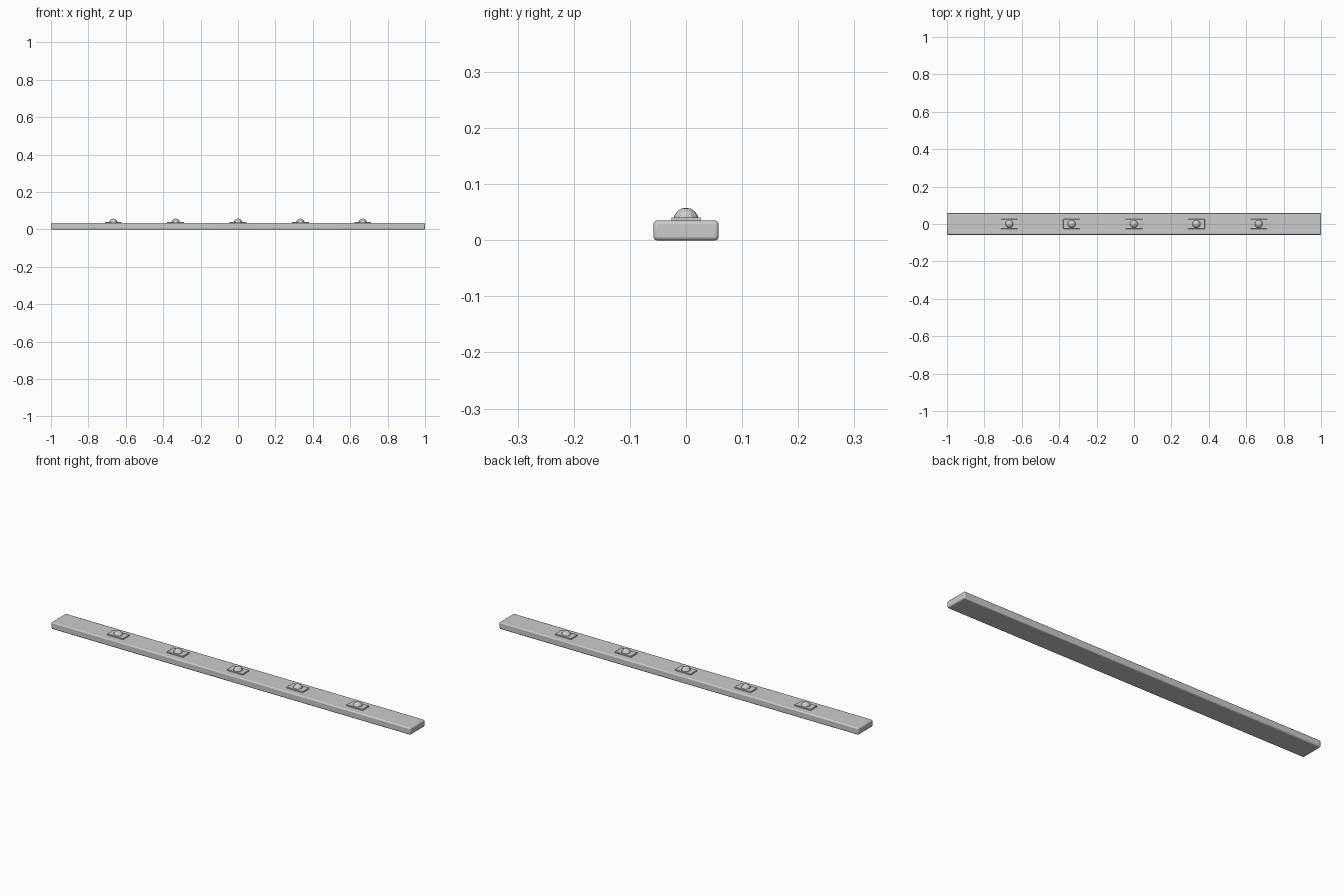
import bpy

if "Cube" in bpy.data.objects:
    bpy.data.objects.remove(bpy.data.objects["Cube"])

def box(name, size, loc, bevel, segs):
    bpy.ops.mesh.primitive_cube_add(size=1, location=loc)
    o = bpy.context.object
    o.name = name
    o.scale = size
    bpy.ops.object.transform_apply(location=False, rotation=False, scale=True)
    m = o.modifiers.new("bevel", 'BEVEL')
    m.width = bevel
    m.segments = segs
    bpy.ops.object.shade_smooth_by_angle()
    return o

# Long rail with softened edges
box("rail", (2.0, 0.116, 0.035), (0, 0, 0.0175), 0.006, 3)

# Five lamps: small mounting plate and dome lens
for i in range(5):
    x = (i - 2) / 3
    box(f"plate_{i+1}", (0.09, 0.052, 0.008), (x, 0, 0.037), 0.0015, 2)
    bpy.ops.mesh.primitive_uv_sphere_add(segments=12, ring_count=8, radius=0.0225, location=(x, 0, 0.0355))
    bpy.context.object.name = f"lens_{i+1}"
